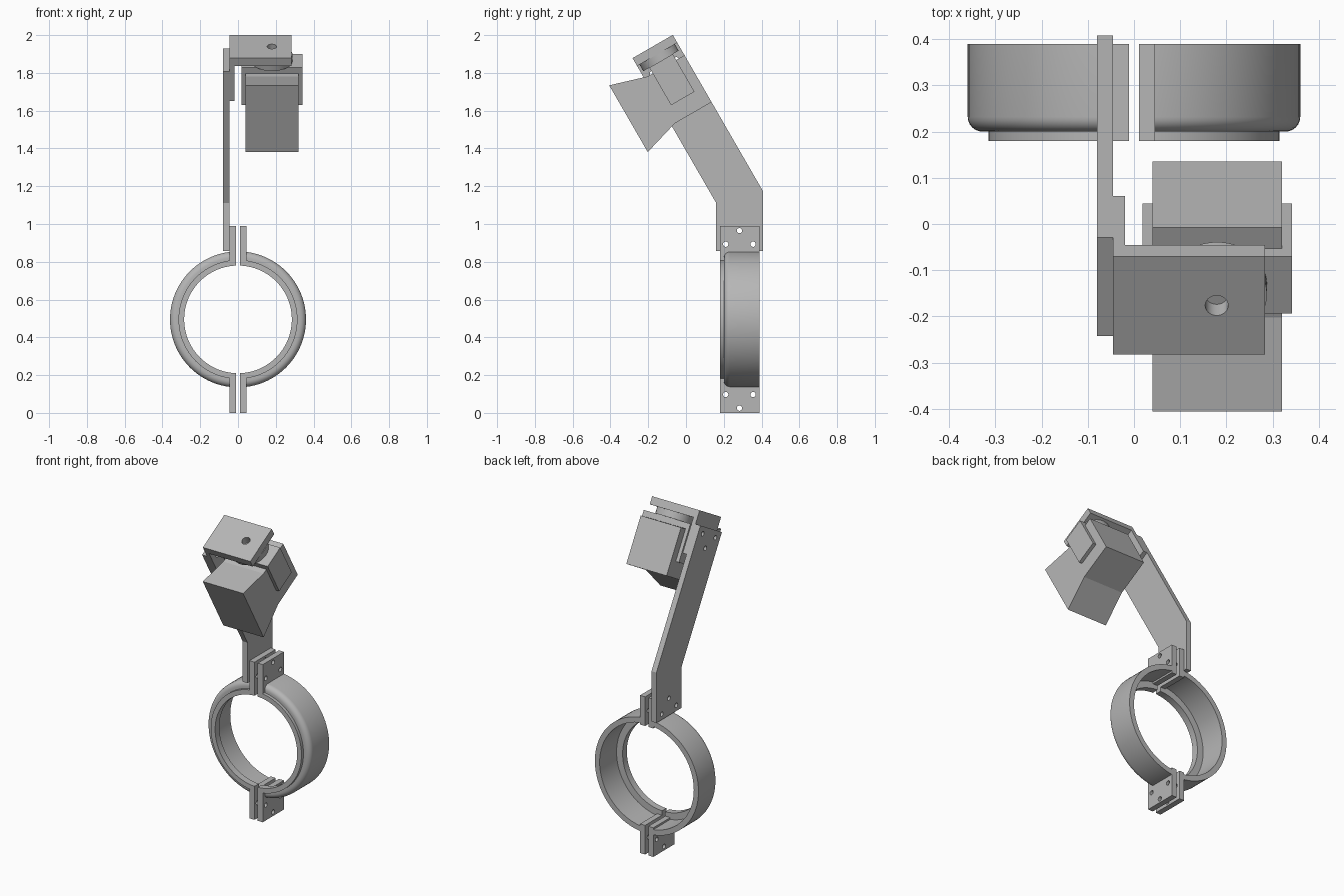
import bpy
import bmesh
from math import radians, sin, cos, pi
from mathutils import Matrix, Vector

cube = bpy.data.objects.get("Cube")
if cube:
    bpy.data.objects.remove(cube, do_unlink=True)

TILT = Matrix.Rotation(radians(30), 4, 'X')   # leaning frame of the upper parts
FLAT = Matrix.Identity(4)
RING_Z = 0.495
GAP = 0.011

grey = bpy.data.materials.new("plain grey")
grey.use_nodes = True
grey.diffuse_color = (0.47, 0.47, 0.47, 1)
grey.node_tree.nodes["Principled BSDF"].inputs["Base Color"].default_value = grey.diffuse_color


def finish(name, bm, smooth=False):
    bmesh.ops.recalc_face_normals(bm, faces=bm.faces)
    mesh = bpy.data.meshes.new(name)
    bm.to_mesh(mesh)
    bm.free()
    mesh.materials.append(grey)
    ob = bpy.data.objects.new(name, mesh)
    bpy.context.collection.objects.link(ob)
    if smooth:
        select(ob)
        bpy.ops.object.shade_smooth_by_angle(angle=radians(35))
    return ob


def select(ob):
    bpy.ops.object.select_all(action='DESELECT')
    ob.select_set(True)
    bpy.context.view_layer.objects.active = ob


def prism(name, points, axis, lo, hi, frame=FLAT):
    """Extrude a 2D outline along x (points are y, z) or y (points are x, z)."""
    bm = bmesh.new()
    place = {'x': lambda a, b: (lo, a, b), 'y': lambda a, b: (a, lo, b)}[axis]
    face = bm.faces.new([bm.verts.new(place(a, b)) for a, b in points])
    move = Vector((hi - lo, 0, 0)) if axis == 'x' else Vector((0, hi - lo, 0))
    new = bmesh.ops.extrude_face_region(bm, geom=[face])["geom"]
    bmesh.ops.translate(bm, verts=[v for v in new if isinstance(v, bmesh.types.BMVert)], vec=move)
    bm.transform(frame)
    return finish(name, bm)


def rect(a0, a1, b0, b1):
    return [(a0, b0), (a1, b0), (a1, b1), (a0, b1)]


def cylinder(name, centre, radius, depth, frame=FLAT, along_x=False, sides=48):
    bm = bmesh.new()
    turn = Matrix.Rotation(pi / 2, 4, 'Y') if along_x else FLAT
    bmesh.ops.create_cone(bm, cap_ends=True, segments=sides, radius1=radius, radius2=radius,
                          depth=depth, matrix=frame @ Matrix.Translation(centre) @ turn)
    return finish(name, bm, smooth=not along_x)


def drill(ob, centres, radius, depth, frame=FLAT, along_x=True):
    for c in centres:
        cutter = cylinder("hole_cutter", c, radius, depth, frame, along_x, 24)
        cutter.hide_render = True
        mod = ob.modifiers.new("hole", 'BOOLEAN')
        mod.object = cutter
        mod.operation = 'DIFFERENCE'
        mod.solver = 'EXACT'
        select(ob)
        bpy.ops.object.modifier_apply(modifier=mod.name)
        bpy.data.objects.remove(cutter, do_unlink=True)


# Split clamp ring: revolved section with a rounded front edge and an inner lip
fillet = [(0.328 + 0.032 * sin(t * pi / 12), 0.232 - 0.032 * cos(t * pi / 12)) for t in range(7)]
section = [(0.285, 0.18), (0.315, 0.18), (0.315, 0.2)] + fillet + [
    (0.36, 0.39), (0.327, 0.39), (0.327, 0.222), (0.285, 0.222)]


def half_ring(name, side):
    bm = bmesh.new()
    verts = [bm.verts.new((0, y, -r)) for r, y in section]
    face = bm.faces.new(verts)
    bmesh.ops.spin(bm, geom=[face] + list(face.edges) + verts, cent=(0, 0, 0),
                   axis=(0, -side, 0), angle=pi, steps=48)
    bmesh.ops.remove_doubles(bm, verts=bm.verts, dist=0.0001)
    cut = bmesh.ops.bisect_plane(bm, geom=bm.verts[:] + bm.edges[:] + bm.faces[:],
                                 plane_co=(side * GAP, 0, 0), plane_no=(-side, 0, 0),
                                 clear_outer=True)
    edges = [e for e in cut["geom_cut"] if isinstance(e, bmesh.types.BMEdge)]
    bmesh.ops.holes_fill(bm, edges=edges, sides=0)
    bmesh.ops.translate(bm, verts=bm.verts, vec=(0, 0, RING_Z))
    return finish(name, bm, smooth=True)


tab_holes = [(0.283, 0.47), (0.21, 0.398), (0.355, 0.398)]   # y, height from ring centre
for side, label in ((1, "left"), (-1, "right")):
    half_ring(label + "_clamp_half", side)
    for up, level in ((1, "upper"), (-1, "lower")):
        z0, z1 = sorted((RING_Z + up * 0.312, RING_Z + up * 0.495))
        x0, x1 = sorted((side * GAP, side * 0.046))
        tab = prism(f"{label}_{level}_clamp_tab", rect(0.18, 0.39, z0, z1), 'x', x0, x1)
        drill(tab, [(side * 0.028, y, RING_Z + up * h) for y, h in tab_holes], 0.014, 0.2)

# Bent arm: upright foot, then leaning back edge and front edge
BACK, FRONT, ARM_TOP = 0.94, 0.694, 1.686


def lean(v, w):
    p = TILT @ Vector((0, v, w))
    return p.y, p.z


arm = prism("bent_arm", [(0.16, 0.857), (0.408, 0.857), (0.408, 1.173), lean(BACK, ARM_TOP),
                         lean(FRONT, ARM_TOP), (0.16, 1.111)], 'x', -0.08, -0.046)
drill(arm, [(-0.063, y, RING_Z + h) for y, h in tab_holes], 0.014, 0.2)
mount_holes = [(-0.05, 0.745, 1.645), (-0.05, 0.89, 1.645), (-0.05, 0.817, 1.57)]
drill(arm, mount_holes, 0.014, 0.2, TILT)

# L-shaped bracket hanging the head from the arm
bracket = prism("top_bracket", [(-0.046, 1.507), (-0.019, 1.507), (-0.019, 1.72), (0.284, 1.72),
                                (0.284, 1.768), (-0.046, 1.768)], 'y', FRONT, BACK, TILT)
drill(bracket, mount_holes, 0.014, 0.1, TILT)
drill(bracket, [(0.179, 0.817, 1.74)], 0.025, 0.2, TILT, along_x=False)

# Swivel disc between bracket and yoke
cylinder("swivel_disc", (0.18, 0.817, 1.7), 0.108, 0.04, TILT)

# U-shaped yoke around the head
prism("yoke", [(0.018, 1.45), (0.04, 1.45), (0.04, 1.645), (0.32, 1.645), (0.32, 1.45),
               (0.342, 1.45), (0.342, 1.68), (0.018, 1.68)], 'y', 0.746, 0.889, TILT)

# Head: box body with a flared front hood
prism("head_box", [(BACK, 1.357), (BACK, 1.644), (0.715, 1.644), (0.515, 1.705),
                   (0.515, 1.297), (0.715, 1.357)], 'x', 0.04, 0.32, TILT)
